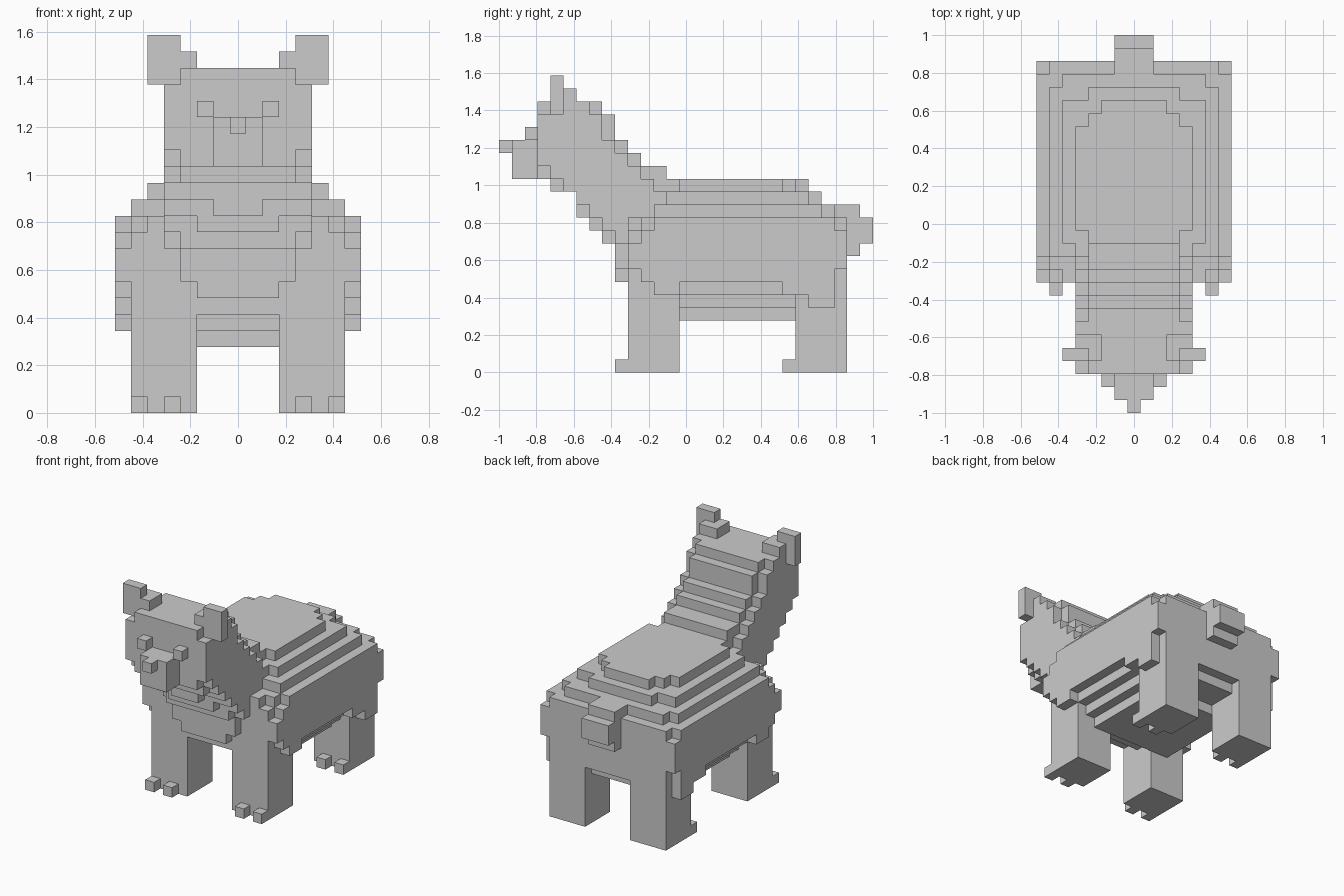
import bpy, bmesh, math

if "Cube" in bpy.data.objects:
    bpy.data.objects.remove(bpy.data.objects["Cube"])

# Block model: U is the block size; x index is centred, y index starts at the nose, z at the ground
U = 2 / 29
owner = {}          # (x, y, z) block -> part name, shared so hidden faces are culled


def fill(part, x, y, z):
    """Fill blocks with x[0] <= |x| < x[1], mirrored, within the y and z ranges."""
    for i in range(x[0], x[1]):
        for j in range(*y):
            for k in range(*z):
                for s in (i, -i):
                    owner.setdefault((s, j, k), part)


# Body: per height range, rectangles (half width, y start, y end) making stepped corners
layers = [
    ((4, 5), [(5, 14, 23)]),
    ((5, 6), [(6, 12, 25), (8, 24, 26)]),
    ((6, 7), [(7, 10, 27), (8, 12, 14), (8, 22, 26)]),
    ((7, 8), [(3, 9, 27), (7, 10, 27), (8, 11, 26)]),
    ((8, 10), [(4, 9, 27), (8, 10, 27)]),
    ((10, 11), [(7, 10, 27), (8, 11, 27)]),
    ((11, 12), [(6, 10, 27), (7, 11, 27), (8, 12, 26)]),
    ((12, 13), [(5, 11, 26), (6, 12, 26), (7, 12, 25)]),
    ((13, 14), [(4, 11, 25), (5, 12, 24), (6, 13, 24)]),
    ((14, 15), [(3, 12, 24), (4, 13, 23), (5, 14, 22)]),
]
for z, rects in layers:
    for half, y0, y1 in rects:
        fill("body", (0, half), (y0, y1), z)

# Head and sloping neck: per slice y = 3.., (bottom, top) of the outer and inner columns
outer = [(16, 20), (15, 21), (14, 21), (13, 21), (12, 20), (11, 18), (10, 17), (10, 16), (10, 15)]
inner = [(15, 21), (14, 21), (14, 21), (13, 21), (12, 21), (10, 20), (9, 18), (9, 17), (9, 16), (10, 16)]
for half, profile in ((5, outer), (4, inner)):
    for n, z in enumerate(profile):
        fill("head_and_neck", (0, half), (3 + n, 4 + n), z)
fill("head_and_neck", (0, 2), (6, 7), (12, 13))
fill("head_and_neck", (0, 3), (7, 8), (11, 12))

# Face
fill("snout", (0, 2), (1, 3), (15, 18))
fill("nose", (0, 1), (0, 1), (17, 18))
fill("eyes", (2, 3), (2, 3), (18, 19))

# Ears
fill("ears", (4, 6), (4, 5), (20, 23))
fill("ears", (3, 6), (4, 5), (21, 22))
fill("ears", (3, 5), (5, 6), (21, 22))

# Legs with two toes each
for part, y in (("front_legs", 10), ("hind_legs", 23)):
    fill(part, (3, 7), (y, y + 4), (0, 8))
    for x in (4, 6):
        fill(part, (x, x + 1), (y - 1, y), (0, 1))

# Tail
fill("tail", (0, 2), (26, 28), (9, 13))
fill("tail", (0, 2), (28, 29), (10, 12))


def build(part):
    """Skin the part's blocks with only the exposed faces, merged into flat panels."""
    bm = bmesh.new()
    verts = {}
    for cell, name in owner.items():
        if name != part:
            continue
        for axis in range(3):
            a, b = (axis + 1) % 3, (axis + 2) % 3
            for side in (0, 1):
                near = list(cell)
                near[axis] += 2 * side - 1
                if tuple(near) in owner:
                    continue
                ring = [(0, 0), (1, 0), (1, 1), (0, 1)]
                face = []
                for da, db in (ring if side else ring[::-1]):
                    p = list(cell)
                    p[axis] += side
                    p[a] += da
                    p[b] += db
                    p = tuple(p)
                    if p not in verts:
                        verts[p] = bm.verts.new(((p[0] - 0.5) * U, p[1] * U - 1, p[2] * U))
                    face.append(verts[p])
                bm.faces.new(face)
    bmesh.ops.dissolve_limit(bm, angle_limit=math.radians(1), verts=bm.verts[:], edges=bm.edges[:])
    mesh = bpy.data.meshes.new(part)
    bm.to_mesh(mesh)
    bm.free()
    bpy.context.collection.objects.link(bpy.data.objects.new(part, mesh))


for part in sorted(set(owner.values())):
    build(part)
